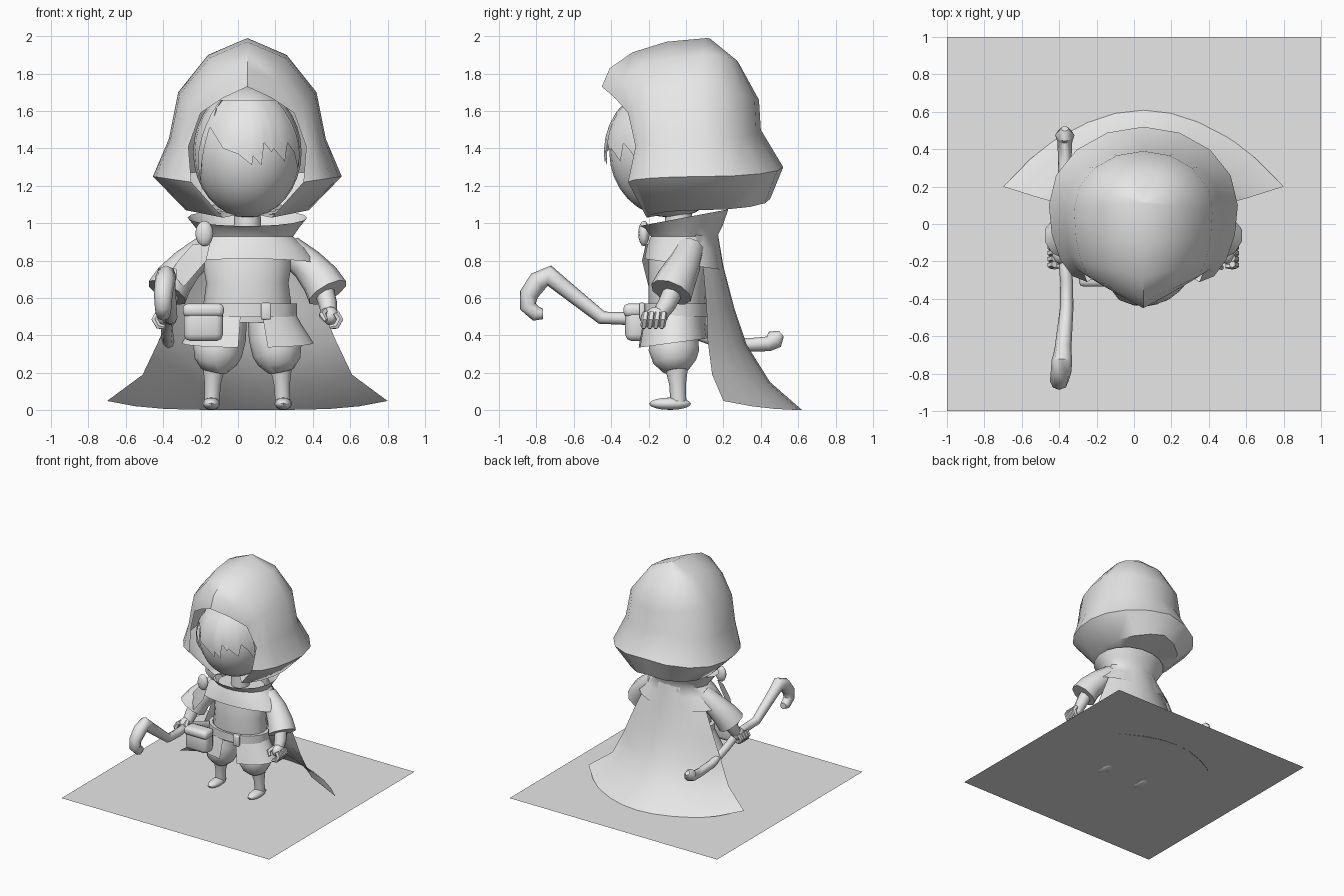
import bpy, bmesh, math
from mathutils import Vector

if "Cube" in bpy.data.objects:
    bpy.data.objects.remove(bpy.data.objects["Cube"])

CX = 0.05  # the figure stands slightly off the centre line
grey = bpy.data.materials.new("plain grey")
grey.diffuse_color = (0.8, 0.8, 0.8, 1)
grey.use_nodes = True
grey.node_tree.nodes["Principled BSDF"].inputs["Base Color"].default_value = grey.diffuse_color


def finish(name, bm):
    bmesh.ops.remove_doubles(bm, verts=bm.verts, dist=0.0005)
    bmesh.ops.recalc_face_normals(bm, faces=bm.faces)
    me = bpy.data.meshes.new(name)
    bm.to_mesh(me)
    bm.free()
    me.materials.append(grey)
    ob = bpy.data.objects.new(name, me)
    bpy.context.collection.objects.link(ob)
    return ob


def sheet(name, rows, closed=False, caps=False):
    """Skin a list of equally long point rows."""
    bm = bmesh.new()
    vs = [[bm.verts.new(p) for p in r] for r in rows]
    n = len(rows[0])
    for a, b in zip(vs, vs[1:]):
        for i in range(n if closed else n - 1):
            j = (i + 1) % n
            bm.faces.new((a[i], a[j], b[j], b[i]))
    if caps:
        bm.faces.new(vs[0])
        bm.faces.new(vs[-1])
    return finish(name, bm)


def loft(name, rings, sides=16, caps=False, arc=None):
    """Elliptical rings: z, half width, front y, back y, rise toward the back."""
    rows = []
    for z, w, yf, yb, tilt in rings:
        a0, a1 = arc or (0, 2 * math.pi)
        n = sides if arc is None else sides + 1
        row = []
        for i in range(n):
            a = a0 + (a1 - a0) * i / sides
            s = math.sin(a)
            row.append((CX + w * math.cos(a), (yf + yb) / 2 + (yb - yf) / 2 * s, z + tilt * s))
        rows.append(row)
    return sheet(name, rows, arc is None, caps)


def tube(name, pts, radii, sides=8, caps=True):
    pts = [Vector(p) for p in pts]
    rows = []
    for i, p in enumerate(pts):
        t = (pts[min(i + 1, len(pts) - 1)] - pts[max(i - 1, 0)]).normalized()
        u = t.cross(Vector((1, 0, 0))).normalized()
        v = u.cross(t)
        rows.append([p + radii[i] * (u * math.cos(k * 2 * math.pi / sides)
                                     + v * math.sin(k * 2 * math.pi / sides)) for k in range(sides)])
    return sheet(name, rows, True, caps)


def ball(name, loc, size, u=16, v=12):
    bm = bmesh.new()
    bmesh.ops.create_uvsphere(bm, u_segments=u, v_segments=v, radius=1)
    for vert in bm.verts:
        vert.co = Vector(a * b + c for a, b, c in zip(vert.co, size, loc))
    return finish(name, bm)


def box(name, loc, size, bevel):
    bm = bmesh.new()
    bmesh.ops.create_cube(bm, size=1)
    for vert in bm.verts:
        vert.co = Vector(a * b + c for a, b, c in zip(vert.co, size, loc))
    bmesh.ops.bevel(bm, geom=bm.edges[:], offset=bevel, segments=2, affect='EDGES', profile=0.5)
    return finish(name, bm)


# Ground square
sheet("ground_plate", [[(-1, -1, .012), (1, -1, .012)], [(-1, 1, .012), (1, 1, .012)]])

# Hood: each row runs rim -> side -> back, then is mirrored
hood_rows = [
    ((.03, -.10, 1.05), (.17, .05, 1.07), (0, .20, 1.09)),
    ((.13, -.21, 1.03), (.33, .08, 1.07), (0, .45, 1.13)),
    ((.30, -.31, 1.22), (.505, .10, 1.25), (0, .52, 1.30)),
    ((.315, -.27, 1.41), (.42, .08, 1.45), (0, .40, 1.50)),
    ((.25, -.31, 1.59), (.37, .08, 1.70), (0, .39, 1.66)),
    ((.13, -.38, 1.67), (.21, .10, 1.90), (0, .28, 1.86)),
    ((0, -.45, 1.73), (0, .11, 1.99), (0, .13, 1.985)),
]
rows = []
for r, s, b in hood_rows:
    half = []
    for i in range(4):
        t = math.radians(i * 22.5)
        sn, cs = math.sin(t), math.cos(t)
        half.append((r[0] + (s[0] - r[0]) * sn, s[1] + (r[1] - s[1]) * cs, r[2] + (s[2] - r[2]) * sn))
    for i in range(5):
        t = math.radians(i * 22.5)
        sn, cs = math.sin(t), math.cos(t)
        half.append((s[0] * cs, s[1] + (b[1] - s[1]) * sn, s[2] + (b[2] - s[2]) * (1 - cs)))
    rows.append([(CX + x, y, z) for x, y, z in half] + [(CX - x, y, z) for x, y, z in half[-2::-1]])
sheet("hood", rows)

# Head and neck
HEAD, SIZE = (CX, -.08, 1.38), (.29, .33, .35)
ball("head", HEAD, SIZE, 24, 16)
tube("neck", [(CX, -.04, .9), (CX, -.04, 1.1)], [.075, .07], 12)

# Fringe: jagged lower edge draped over the forehead
fringe = [(-.265, 1.32), (-.25, 1.22), (-.235, 1.42), (-.21, 1.53), (-.13, 1.40), (-.05, 1.37),
          (.025, 1.31), (.03, 1.36), (.075, 1.31), (.09, 1.43), (.13, 1.38), (.14, 1.40),
          (.20, 1.33), (.215, 1.43), (.25, 1.38), (.27, 1.29), (.28, 1.36)]
rows = []
for x, low in fringe:
    col = []
    for k in range(6):
        z = low + (1.66 - low) * k / 5
        xx = x * (1 - .45 * (k / 5) ** 2)
        d = 1 - (xx / .31) ** 2 - ((z - 1.38) / .37) ** 2
        col.append((CX + xx, -.08 - .36 * math.sqrt(max(d, .02)), z))
    rows.append(col)
sheet("hair_fringe", rows)

# Torso clothing
loft("tunic", [(.92, .20, -.17, .13, 0), (.80, .24, -.20, .14, 0), (.68, .22, -.20, .12, 0),
               (.57, .235, -.20, .11, 0), (.47, .22, -.19, .10, 0)], 16, True)
loft("shawl_collar", [(1.03, .32, -.25, .23, .045), (.98, .28, -.22, .20, .01), (.93, .245, -.19, .17, 0),
                      (.87, .31, -.21, .18, -.01), (.78, .385, -.225, .20, -.03)], 18)
loft("belt", [(.50, .235, -.215, .12, 0), (.50, .265, -.235, .13, 0), (.57, .265, -.235, .13, 0),
              (.57, .235, -.215, .12, 0)], 18)
box("belt_loop", (.15, -.235, .53), (.055, .03, .09), .008)
for nm, a0, a1 in (("skirt_right", -72, 85), ("skirt_left", -98, -265)):
    loft(nm, [(.56, .235, -.21, .11, 0), (.46, .29, -.235, .11, .01), (.36, .355, -.255, .12, .025)],
         9, False, (math.radians(a0), math.radians(a1)))
box("pouch", (-.185, -.265, .47), (.21, .12, .20), .035)
box("pouch_flap", (-.185, -.275, .535), (.22, .12, .07), .025)
ball("brooch", (-.18, -.225, .945), (.048, .03, .068), 12, 8)
sheet("shawl_lapel", [[(-.15, -.215, .89), (-.24, -.17, .89)], [(-.17, -.235, .80), (-.32, -.15, .80)],
                      [(-.29, -.20, .66), (-.36, -.12, .74)]])

# Cape: half width, edge y and z, centre y and z for each row
cape = [(.22, .04, .98, .165, .98), (.30, .09, .78, .20, .77), (.40, .11, .55, .26, .54),
        (.47, .115, .38, .325, .35), (.56, .14, .19, .45, .15), (.75, .20, .05, .62, .002)]
rows = []
for w, ye, ze, yb, zb in cape:
    us = [i / 5 for i in range(-5, 6)]
    rows.append([(CX + w * u, yb + (ye - yb) * u * u, zb + (ze - zb) * u ** 4) for u in us])
sheet("cape", rows)

# Limbs, mirrored about the body centre
for s, side in ((1, "right"), (-1, "left")):
    def P(x, y, z):
        return (CX + s * x, y, z)
    tube("trouser_" + side, [P(.11, -.05, .52), P(.13, -.06, .40), P(.16, -.065, .32), P(.17, -.06, .26),
                             P(.18, -.055, .21)], [.11, .125, .135, .115, .07], 12)
    tube("shin_" + side, [P(.18, -.05, .22), P(.185, -.045, .14), P(.19, -.04, .03)],
         [.06, .045, .042], 10)
    ball("foot_" + side, P(.192, -.085, .035), (.047, .112, .033), 12, 8)
    # flared sleeve, forearm, hand and fingers
    tube("sleeve_" + side, [P(.22, .02, .86), P(.32, -.01, .78), P(.39, -.05, .70), P(.43, -.08, .63)],
         [.08, .09, .105, .115], 10)
    tube("forearm_" + side, [P(.40, -.05, .68), P(.43, -.10, .57), P(.44, -.14, .51)], [.055, .05, .042], 8)
    ball("palm_" + side, P(.445, -.155, .505), (.045, .06, .05), 10, 8)
    for k in range(4):
        y = -.215 + .032 * k
        tube("finger_%s_%d" % (side, k + 1), [P(.475, y, .52), P(.495, y - .005, .485), P(.475, y - .01, .45),
                                              P(.44, y - .01, .445)], [.019, .02, .018, .012], 6)
    tube("thumb_" + side, [P(.42, -.17, .53), P(.40, -.22, .51), P(.42, -.235, .48)], [.02, .02, .013], 6)

# Crooked staff held level through the left hand
path = [(-.40, -.765, .515), (-.40, -.80, .515), (-.40, -.845, .555), (-.40, -.84, .62), (-.39, -.79, .69),
        (-.385, -.73, .72), (-.38, -.67, .67), (-.36, -.45, .495), (-.36, -.31, .49), (-.375, -.16, .49),
        (-.38, 0, .43), (-.375, .18, .365), (-.37, .33, .35), (-.37, .44, .355), (-.37, .475, .38), (-.37, .51, .41)]
tube("staff", path, [.028, .04, .045, .05, .055, .055, .045, .036, .034, .032, .032, .033, .035, .04, .052, .02], 8)

# Smooth shading with sharp creases kept
for ob in bpy.context.scene.objects:
    ob.select_set(True)
    bpy.context.view_layer.objects.active = ob
bpy.ops.object.shade_smooth_by_angle(angle=math.radians(50))
